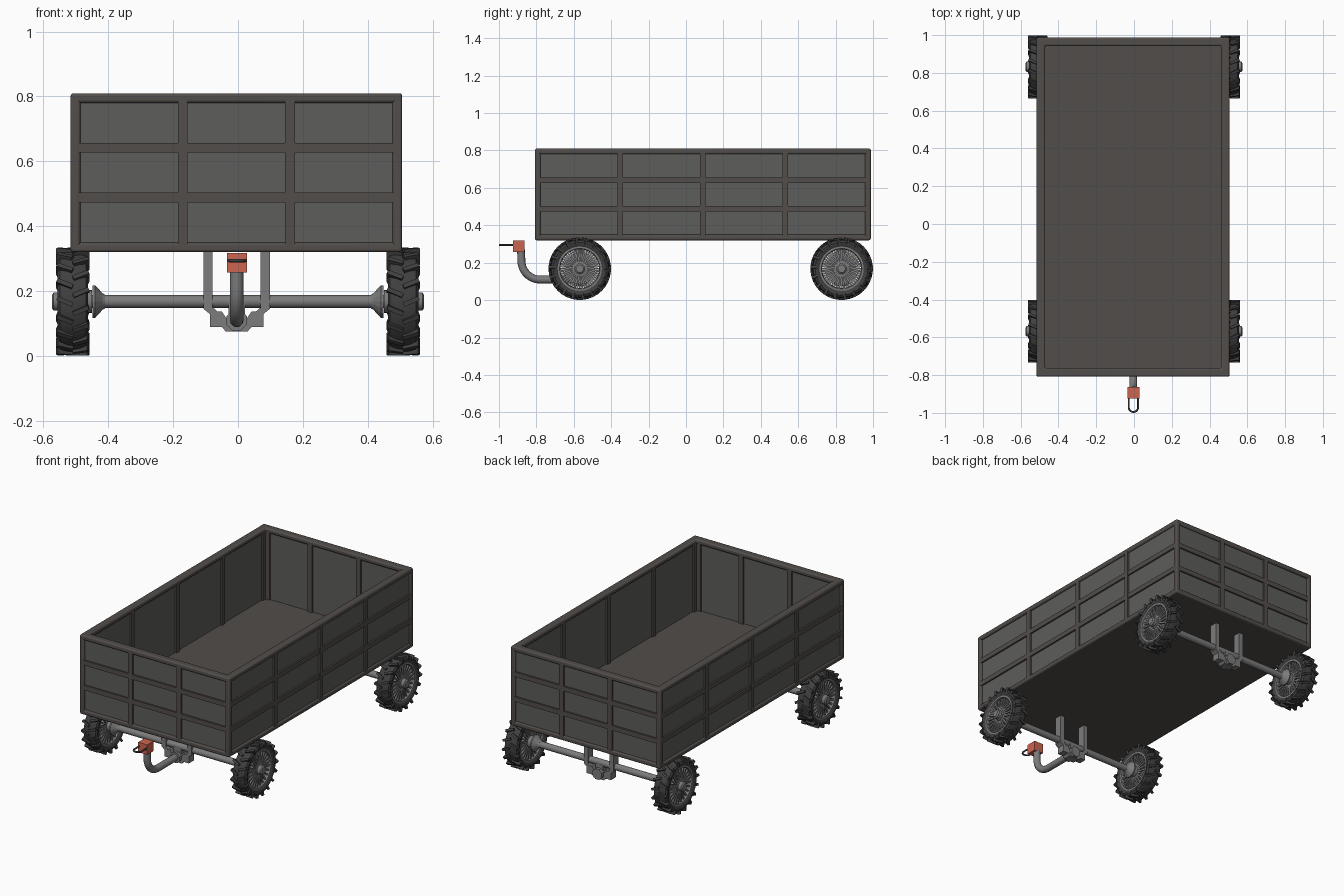
import bpy, bmesh, math
from mathutils import Matrix, Vector

if "Cube" in bpy.data.objects:
    bpy.data.objects.remove(bpy.data.objects["Cube"])


def material(name, rgb):
    m = bpy.data.materials.new(name)
    m.diffuse_color = (*rgb, 1)
    m.use_nodes = True
    m.node_tree.nodes["Principled BSDF"].inputs["Base Color"].default_value = m.diffuse_color
    return m


FRAME = material("frame_brown", (0.085, 0.075, 0.07))
PANEL = material("panel_grey", (0.11, 0.11, 0.105))
RUBBER = material("rubber", (0.05, 0.05, 0.05))
METAL = material("metal", (0.2, 0.2, 0.2))
RED = material("coupler_red", (0.6, 0.13, 0.08))


def finish(bm, name, mat, loc=(0, 0, 0), bevel=0, mirror=False, smooth=False):
    bmesh.ops.recalc_face_normals(bm, faces=bm.faces)
    me = bpy.data.meshes.new(name)
    bm.to_mesh(me)
    bm.free()
    ob = bpy.data.objects.new(name, me)
    bpy.context.collection.objects.link(ob)
    ob.location = loc
    me.materials.append(mat)
    if smooth:
        bpy.ops.object.select_all(action='DESELECT')
        ob.select_set(True)
        bpy.context.view_layer.objects.active = ob
        bpy.ops.object.shade_smooth_by_angle(angle=math.radians(35))
    if bevel:
        b = ob.modifiers.new("bevel", 'BEVEL')
        b.width, b.segments = bevel, 3
    if mirror:
        ob.modifiers.new("mirror", 'MIRROR').mirror_object = None
    return ob


def box(bm, x0, x1, y0, y1, z0, z1, mat=Matrix()):
    m = (mat @ Matrix.Translation(((x0 + x1) / 2, (y0 + y1) / 2, (z0 + z1) / 2))
         @ Matrix.Diagonal((x1 - x0, y1 - y0, z1 - z0, 1)))
    bmesh.ops.create_cube(bm, size=1, matrix=m)


def lathe(bm, prof, seg, closed=True):
    """Revolve (x, radius) points around the x axis."""
    rings = [[bm.verts.new((x, r * math.cos(2 * math.pi * k / seg), r * math.sin(2 * math.pi * k / seg)))
              for k in range(seg)] for x, r in prof]
    n = len(rings)
    for i in range(n if closed else n - 1):
        a, b = rings[i], rings[(i + 1) % n]
        for k in range(seg):
            j = (k + 1) % seg
            bm.faces.new((a[k], a[j], b[j], b[k]))
    if not closed:
        bm.faces.new(rings[0])
        bm.faces.new(rings[-1])


# ---------- cargo box ----------
CX, CY, HX, HY, Z0, Z1 = -0.005, 0.09, 0.511, 0.898, 0.32, 0.81
T, B, D = 0.045, 0.03, 0.011        # wall thickness, bar width, recess depth


def rail(name, z0, z1):
    bm = bmesh.new()
    corners = [(-1, -1), (1, -1), (1, 1), (-1, 1)]
    v = [[bm.verts.new((CX + sx * (HX - t), CY + sy * (HY - t), z)) for sx, sy in corners]
         for t, z in ((0, z0), (0, z1), (T, z1), (T, z0))]
    for r in range(4):
        for k in range(4):
            j = (k + 1) % 4
            bm.faces.new((v[r][k], v[r][j], v[(r + 1) % 4][j], v[(r + 1) % 4][k]))
    finish(bm, name, FRAME, bevel=0.009, smooth=True)


rail("top_rail", Z1 - B, Z1)
rail("bottom_rail", Z0, Z0 + B)


def wall(name, half, dist, cols, angle):
    m = Matrix.Translation((CX, CY, 0)) @ Matrix.Rotation(angle, 4, 'Z') @ Matrix.Translation((0, -dist, 0))
    zb, zt = Z0 + B - 0.01, Z1 - B + 0.01
    # recessed sheet
    bm = bmesh.new()
    box(bm, -half + D, half - D, D, T - D, zb, zt, m)
    finish(bm, name + "_panel", PANEL)
    # posts and rows of bars
    bm = bmesh.new()
    pitch = (2 * half - B) / cols
    for i in range(1, cols):
        u = -half + B / 2 + i * pitch
        box(bm, u - B / 2, u + B / 2, 0, T, zb, zt, m)
    for i in (1, 2):
        z = Z0 + B / 2 + i * (Z1 - Z0 - B) / 3
        box(bm, -half + B / 2, half - B / 2, 0.001, 0.02, z - B / 2, z + B / 2, m)
    for s in (-1, 1):
        a, b = sorted((s * (half - T), s * (half - T - 0.025)))
        box(bm, a, b, T - 0.02, T, zb, zt, m)
    finish(bm, name + "_bars", FRAME)


wall("front_wall", HX, HY, 3, 0)
wall("right_wall", HY, HX, 4, math.pi / 2)
wall("back_wall", HX, HY, 3, math.pi)
wall("left_wall", HY, HX, 4, -math.pi / 2)

# corner posts
bm = bmesh.new()
for sx in (-1, 1):
    for sy in (-1, 1):
        x, y = CX + sx * (HX - B / 2), CY + sy * (HY - B / 2)
        box(bm, x - B / 2, x + B / 2, y - B / 2, y + B / 2, Z0 + 0.008, Z1 - 0.008)
finish(bm, "corner_posts", FRAME, bevel=0.008, smooth=True)

# floor
bm = bmesh.new()
box(bm, CX - HX + 0.03, CX + HX - 0.03, CY - HY + 0.03, CY + HY - 0.03, Z0 + 0.001, Z0 + 0.05)
finish(bm, "floor", FRAME)

# ---------- running gear, front and back ----------
R = 0.168
WX = 0.509                          # wheel centre plane
for tag, y in (("front", -0.568), ("back", 0.832)):
    at = (0, y, R)
    # tyre body
    bm = bmesh.new()
    half = [(0.036, 0.114), (0.045, 0.127), (0.047, 0.141), (0.04, 0.152), (0.02, 0.157)]
    lathe(bm, [(WX + x, r) for x, r in half] + [(WX - x, r) for x, r in reversed(half)], 40)
    finish(bm, tag + "_tyres", RUBBER, at, mirror=True, smooth=True)
    # slanted tread lugs, staggered left and right
    bm = bmesh.new()
    n = 18
    for s in (-1, 1):
        for i in range(n):
            a = 2 * math.pi * (i + (0.5 if s > 0 else 0)) / n
            m = (Matrix.Translation((WX, 0, 0)) @ Matrix.Rotation(a, 4, 'X')
                 @ Matrix.Translation((s * 0.024, 0, 0.155)) @ Matrix.Rotation(s * 0.4, 4, 'Z'))
            box(bm, -0.025, 0.025, -0.007, 0.007, -0.01, 0.0115, m)
            e = sorted((s * 0.014, s * 0.027))
            box(bm, e[0], e[1], -0.0068, 0.0068, -0.022, 0.01, m)
    finish(bm, tag + "_treads", RUBBER, at, mirror=True)
    # rim ring
    bm = bmesh.new()
    lathe(bm, [(WX - 0.039, 0.108), (WX - 0.039, 0.119), (WX + 0.039, 0.119), (WX + 0.039, 0.108),
               (WX + 0.025, 0.104), (WX - 0.025, 0.104)], 40)
    finish(bm, tag + "_rims", METAL, at, mirror=True, smooth=True)
    # spokes in an outer and an inner row
    bm = bmesh.new()
    for s in (-1, 1):
        for i in range(24):
            m = (Matrix.Translation((WX + s * 0.027, 0, 0))
                 @ Matrix.Rotation(2 * math.pi * (i + (0.5 if s > 0 else 0)) / 24, 4, 'X'))
            box(bm, -0.005, 0.005, -0.005, 0.005, 0.028, 0.109, m)
    finish(bm, tag + "_spokes", METAL, at, mirror=True)
    # hub with stepped cap
    bm = bmesh.new()
    lathe(bm, [(0.45, 0.035), (0.545, 0.035), (0.548, 0.028), (0.568, 0.028), (0.574, 0.02)], 20, False)
    finish(bm, tag + "_hubs", METAL, at, mirror=True, smooth=True)
    # axle tube and flared flanges
    bm = bmesh.new()
    lathe(bm, [(-0.48, 0.02), (0.48, 0.02)], 20, False)
    finish(bm, tag + "_axle", METAL, at, smooth=True)
    bm = bmesh.new()
    lathe(bm, [(0.41, 0.021), (0.418, 0.026), (0.44, 0.05), (0.448, 0.05)], 16, False)
    finish(bm, tag + "_axle_flanges", METAL, at, mirror=True)
    # forked hanger below the box
    bm = bmesh.new()
    outer = [(0.102, 0.33), (0.102, 0.145), (0.083, 0.13), (0.083, 0.09), (0.046, 0.09), (0.034, 0.076)]
    inner = [(0.033, 0.118), (0.046, 0.138), (0.06, 0.138), (0.074, 0.15), (0.074, 0.33)]
    pts = (outer + [(-x, z) for x, z in reversed(outer)]
           + [(-x, z) for x, z in reversed(inner)] + inner)
    f = bm.faces.new([bm.verts.new((x - 0.004, -0.024, z)) for x, z in pts])
    ext = bmesh.ops.extrude_face_region(bm, geom=[f])
    bmesh.ops.translate(bm, vec=(0, 0.048, 0), verts=[v for v in ext['geom'] if isinstance(v, bmesh.types.BMVert)])
    box(bm, -0.03, 0.022, -0.02, 0.02, 0.1, 0.165)
    finish(bm, tag + "_hanger", METAL, (0, y, 0))
    # socket for the drawbar
    bm = bmesh.new()
    lathe(bm, [(-0.04, 0.034), (0.04, 0.034)], 8, False)
    bmesh.ops.rotate(bm, verts=bm.verts, matrix=Matrix.Rotation(math.pi / 8, 3, 'X'))
    bmesh.ops.rotate(bm, verts=bm.verts, matrix=Matrix.Rotation(math.pi / 2, 3, 'Z'))
    finish(bm, tag + "_drawbar_socket", METAL, (-0.004, y, 0.11))


# ---------- drawbar ----------
def tube(name, pts, r, mat):
    cu = bpy.data.curves.new(name, 'CURVE')
    cu.dimensions = '3D'
    cu.bevel_depth, cu.bevel_resolution, cu.use_fill_caps = r, 4, True
    sp = cu.splines.new('POLY')
    sp.points.add(len(pts) - 1)
    for p, co in zip(sp.points, pts):
        p.co = (*co, 1)
    sp.use_smooth = True
    cu.materials.append(mat)
    ob = bpy.data.objects.new(name, cu)
    bpy.context.collection.objects.link(ob)


# tube bending up to the coupler
bend = [(-0.004, -0.78 - 0.1 * math.sin(a), 0.21 - 0.1 * math.cos(a))
        for a in (math.pi / 2 * k / 10 for k in range(11))]
tube("drawbar", [(-0.004, -0.56, 0.11)] + bend + [(-0.004, -0.882, 0.27)], 0.021, METAL)

# coupler block
bm = bmesh.new()
box(bm, -0.034, 0.028, -0.925, -0.863, 0.257, 0.318)
finish(bm, "coupler_block", RED)

# hitch loop
loop = [(-0.003 + 0.025 * math.cos(a), -0.97 - 0.025 * math.sin(a), 0.294)
        for a in (math.pi * k / 12 for k in range(13))]
tube("hitch_loop", [(0.022, -0.915, 0.294)] + loop + [(-0.028, -0.915, 0.294)], 0.005, RUBBER)
